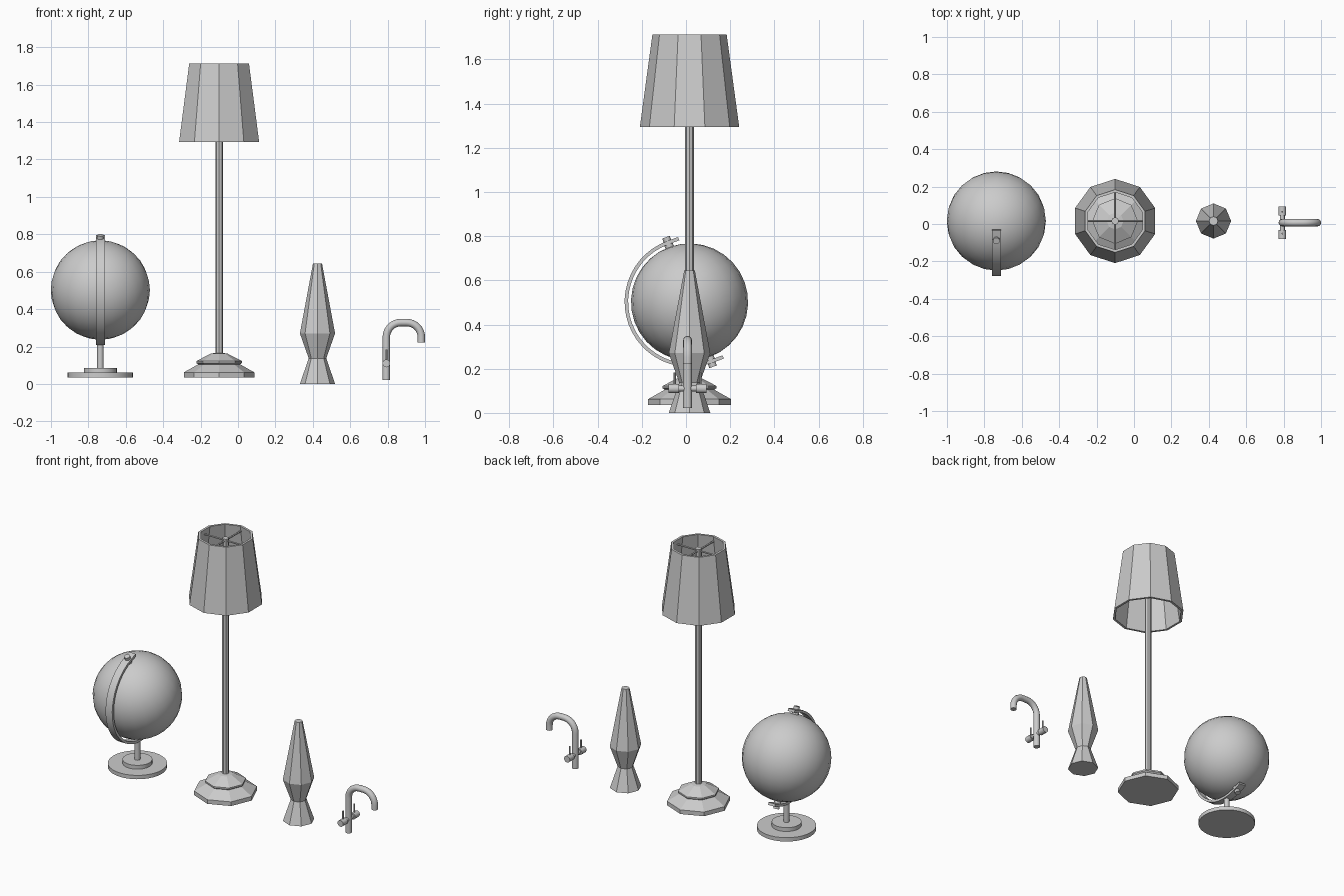
import bpy, bmesh, math
from mathutils import Vector, Matrix

if "Cube" in bpy.data.objects:
    bpy.data.objects.remove(bpy.data.objects["Cube"])

CY = 0.016  # common depth of the row of objects


def make(name, bm, smooth=False):
    bmesh.ops.recalc_face_normals(bm, faces=bm.faces)
    me = bpy.data.meshes.new(name)
    bm.to_mesh(me)
    bm.free()
    ob = bpy.data.objects.new(name, me)
    bpy.context.collection.objects.link(ob)
    if smooth:
        bpy.ops.object.select_all(action='DESELECT')
        bpy.context.view_layer.objects.active = ob
        ob.select_set(True)
        bpy.ops.object.shade_smooth_by_angle(angle=math.radians(40))
    return ob


def lathe(name, profile, n, loc, start=0.0, closed=False, smooth=False):
    """Revolve (radius, z) points; open profiles are capped, closed ones form a ring."""
    bm = bmesh.new()
    rings = []
    for r, z in profile:
        angles = [start + 2 * math.pi * i / n for i in range(n)]
        rings.append([bm.verts.new((loc[0] + r * math.cos(a), loc[1] + r * math.sin(a), loc[2] + z))
                      for a in angles])
    pairs = list(zip(rings, rings[1:]))
    if closed:
        pairs.append((rings[-1], rings[0]))
    else:
        bm.faces.new(rings[0])
        bm.faces.new(rings[-1])
    for a, b in pairs:
        for i in range(n):
            j = (i + 1) % n
            bm.faces.new((a[i], a[j], b[j], b[i]))
    return make(name, bm, smooth)


def rod(name, p, q, r, n=12, smooth=True):
    """Cylinder between two points."""
    p, q = Vector(p), Vector(q)
    d = q - p
    m = Matrix.Translation((p + q) / 2) @ d.to_track_quat('Z', 'Y').to_matrix().to_4x4()
    bm = bmesh.new()
    bmesh.ops.create_cone(bm, cap_ends=True, segments=n, radius1=r, radius2=r, depth=d.length, matrix=m)
    return make(name, bm, smooth)


def sweep(name, path, section, side, smooth=True):
    """Sweep a closed (across, along side) section along a planar path."""
    bm = bmesh.new()
    side = Vector(side)
    rings = []
    for i, p in enumerate(path):
        t = (path[min(i + 1, len(path) - 1)] - path[max(i - 1, 0)]).normalized()
        out = t.cross(side)
        rings.append([bm.verts.new(p + out * u + side * v) for u, v in section])
    n = len(section)
    for a, b in zip(rings, rings[1:]):
        for i in range(n):
            j = (i + 1) % n
            bm.faces.new((a[i], a[j], b[j], b[i]))
    bm.faces.new(rings[0])
    bm.faces.new(rings[-1])
    return make(name, bm, smooth)


# Globe: tilted ball, stepped foot and stem
GX, GZ, TILT = -0.736, 0.502, math.radians(20)
centre = Vector((GX, CY, GZ))
axis = Vector((0, -math.sin(TILT), math.cos(TILT)))
across = Vector((0, math.cos(TILT), math.sin(TILT)))
bm = bmesh.new()
bmesh.ops.create_uvsphere(bm, u_segments=24, v_segments=16, radius=0.265,
                          matrix=Matrix.Translation(centre) @ Matrix.Rotation(TILT, 4, 'X'))
make("globe_ball", bm, True)
lathe("globe_foot", [(0.175, 0.035), (0.175, 0.06), (0.088, 0.06), (0.088, 0.085)],
      32, (GX, CY, 0), smooth=True)
rod("globe_stem", (GX, CY, 0.08), (GX, CY, 0.215), 0.017)

# Globe meridian band: half circle with straight tangent ends, plus pivot pins
R = 0.286
path = [centre + axis * R + across * 0.052]
for i in range(25):
    a = math.pi * i / 24
    path.append(centre + axis * R * math.cos(a) - across * R * math.sin(a))
path.append(centre - axis * R + across * 0.058)
sweep("globe_band", path, [(-0.008, -0.024), (0.008, -0.024), (0.008, 0.024), (-0.008, 0.024)], (1, 0, 0))
for s, tag in ((1, "top"), (-1, "bottom")):
    rod("globe_pin_" + tag, centre + axis * s * 0.25, centre + axis * s * 0.29, 0.02)
    rod("globe_knob_" + tag, centre + axis * s * 0.285, centre + axis * s * 0.312, 0.018)

# Floor lamp: octagonal stepped base, pole, ten-sided open shade
LX = -0.101
lathe("lamp_base", [(0.188, 0.035), (0.188, 0.062), (0.112, 0.105), (0.122, 0.112), (0.122, 0.122),
                    (0.045, 0.162), (0.02, 0.166)], 8, (LX, CY, 0))
rod("lamp_pole", (LX, CY, 0.15), (LX, CY, 1.695), 0.02, 8, False)
lathe("lamp_shade", [(0.225, 1.293), (0.168, 1.713), (0.153, 1.713), (0.21, 1.293)],
      10, (LX, CY, 0), start=math.pi / 2, closed=True)
for dx, dy, tag in ((0.15, 0, "x"), (0, 0.155, "y")):
    rod("shade_spoke_" + tag, (LX - dx, CY - dy, 1.68), (LX + dx, CY + dy, 1.68), 0.006, 6, False)

# Faceted lava lamp
lathe("lava_lamp", [(0.094, 0), (0.047, 0.137), (0.094, 0.27), (0.024, 0.645)], 8, (0.425, CY, 0))

# Tap: hooked pipe with two side valves and levers
FX, FY, PR = 0.793, 0.007, 0.02
top, end, bend = 0.328, 0.98, 0.078
path = [Vector((FX, FY, 0.022))]
for cx, a0 in ((FX + bend, math.pi), (end - bend, math.pi / 2)):
    for i in range(9):
        a = a0 - math.pi / 2 * i / 8
        path.append(Vector((cx + bend * math.cos(a), FY, top - bend + bend * math.sin(a))))
path.append(Vector((end, FY, 0.222)))
circle = [(PR * math.cos(math.pi * i / 6), PR * math.sin(math.pi * i / 6)) for i in range(12)]
sweep("tap_pipe", path, circle, (0, 1, 0))
rod("tap_cross_pipe", (FX, FY - 0.06, 0.11), (FX, FY + 0.06, 0.11), 0.013)
for s, tag in ((-1, "front"), (1, "back")):
    rod("tap_knob_" + tag, (FX, FY + s * 0.038, 0.11), (FX, FY + s * 0.086, 0.11), 0.021)
    rod("tap_lever_" + tag, (FX, FY + s * 0.058, 0.11), (FX, FY + s * 0.058, 0.183), 0.005, 8)
